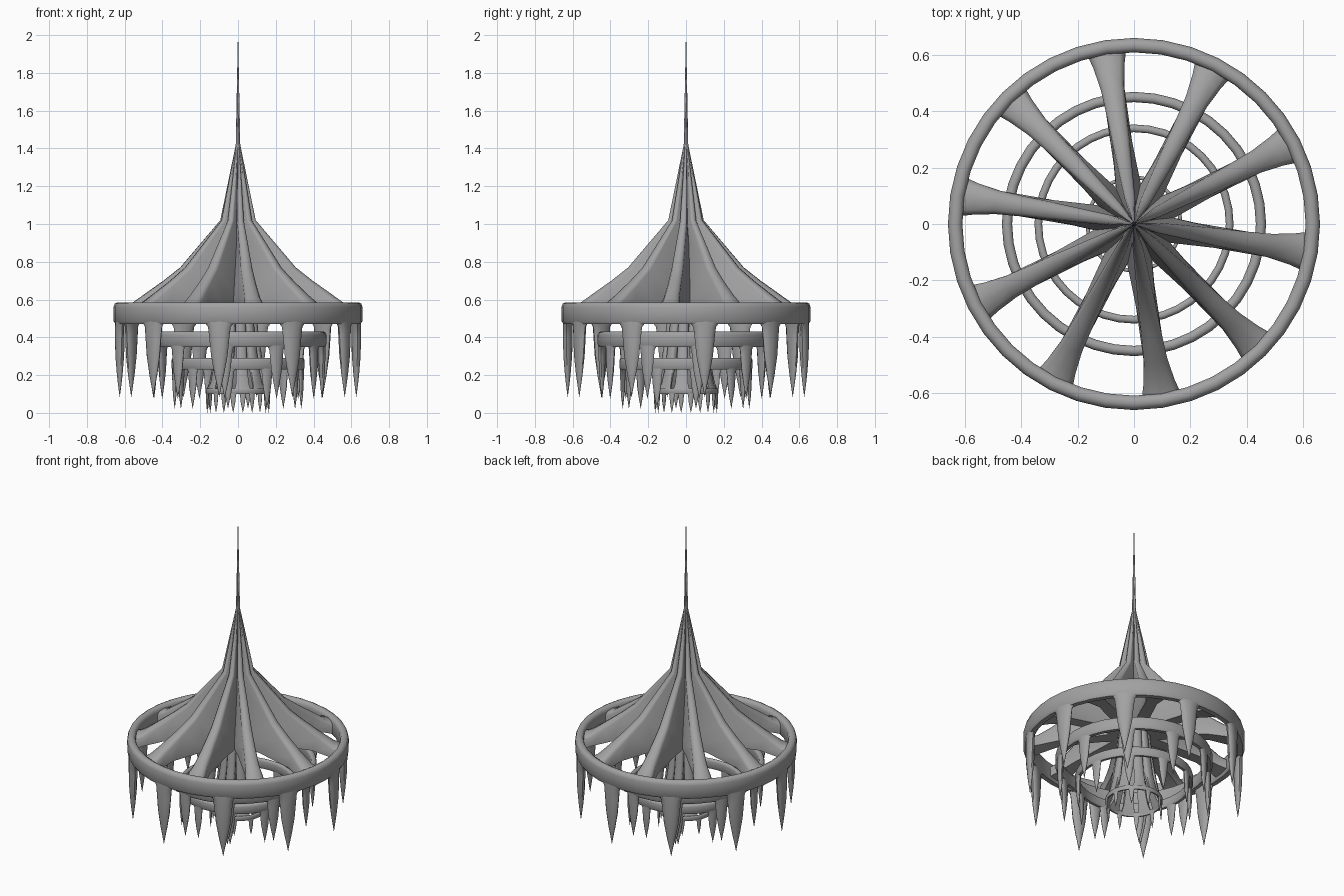
import bpy, bmesh, math
from mathutils import Matrix, Vector

if "Cube" in bpy.data.objects:
    bpy.data.objects.remove(bpy.data.objects["Cube"])

mat = bpy.data.materials.new("stone grey")
mat.diffuse_color = (0.36, 0.36, 0.36, 1)
mat.use_nodes = True
mat.node_tree.nodes["Principled BSDF"].inputs["Base Color"].default_value = mat.diffuse_color
COUNT = 10


def finish(name, bm, angle):
    bmesh.ops.recalc_face_normals(bm, faces=bm.faces)
    me = bpy.data.meshes.new(name)
    bm.to_mesh(me)
    bm.free()
    ob = bpy.data.objects.new(name, me)
    bpy.context.collection.objects.link(ob)
    me.materials.append(mat)
    bpy.ops.object.select_all(action='DESELECT')
    ob.select_set(True)
    bpy.context.view_layer.objects.active = ob
    bpy.ops.object.shade_smooth_by_angle(angle=math.radians(angle))
    return ob


def loft(bm, loops, closed=False):
    """Skin a list of equal-length point loops."""
    rows = [[bm.verts.new(p) for p in lp] for lp in loops]
    n = len(rows[0])
    last = len(rows) if closed else len(rows) - 1
    for i in range(last):
        a, b = rows[i], rows[(i + 1) % len(rows)]
        for j in range(n):
            k = (j + 1) % n
            bm.faces.new((a[j], a[k], b[k], b[j]))
    if not closed:
        bm.faces.new(rows[0])
        bm.faces.new(rows[-1])


def spin_copy(p, ang):
    return Matrix.Rotation(math.radians(ang), 3, 'Z') @ Vector(p)


# Fins: outer ridge (r, z, half width) and inner edge (r, z, half width)
FIN = [
    ((0.0006, 2.0, 0.0003), (0, 2.0, 0.0003)),
    ((0.012, 1.42, 0.004), (0, 1.40, 0.003)),
    ((0.095, 1.02, 0.018), (0, 0.98, 0.012)),
    ((0.31, 0.77, 0.031), (0.04, 0.56, 0.05)),
    ((0.40, 0.70, 0.035), (0.22, 0.55, 0.038)),
    ((0.50, 0.63, 0.042), (0.45, 0.53, 0.036)),
    ((0.57, 0.58, 0.056), (0.56, 0.50, 0.05)),
    ((0.625, 0.56, 0.072), (0.625, 0.48, 0.068)),
]
# Steep struts carrying the smallest hoop
STRUT = [
    ((0.09, 0.62, 0.024), (0.03, 0.60, 0.012)),
    ((0.11, 0.42, 0.028), (0.06, 0.40, 0.020)),
    ((0.135, 0.25, 0.030), (0.105, 0.24, 0.024)),
    ((0.152, 0.16, 0.034), (0.135, 0.155, 0.030)),
    ((0.168, 0.115, 0.045), (0.158, 0.108, 0.043)),
]


def fin_loop(outer, inner, ang):
    o = Vector((outer[0], 0, outer[1]))
    i = Vector((inner[0], 0, inner[1]))
    w, wi = outer[2], inner[2]
    sh = o.lerp(i, min(0.3, 0.6 * w / max((o - i).length, 1e-4)))
    side = Vector((0, 1, 0))
    mid = o.lerp(sh, 0.25)
    pts = [i - side * wi, sh - side * w, mid - side * w * 0.7, o,
           mid + side * w * 0.7, sh + side * w, i + side * wi]
    return [spin_copy(p, ang) for p in pts]


def fins(name, stations):
    bm = bmesh.new()
    for k in range(COUNT):
        loft(bm, [fin_loop(o, i, 27 + 36 * k) for o, i in stations])
    finish(name, bm, 60)


# Ring cross-section and icicle sections, at full size
RING = [(0.608, 0.485), (0.618, 0.470), (0.648, 0.470), (0.658, 0.485),
        (0.659, 0.560), (0.653, 0.578), (0.640, 0.585), (0.626, 0.585),
        (0.613, 0.578), (0.608, 0.560)]
ICICLE = [(0.50, 0.085, 0.022), (0.475, 0.077, 0.023), (0.455, 0.061, 0.024),
          (0.40, 0.054, 0.025), (0.30, 0.044, 0.023), (0.20, 0.025, 0.015),
          (0.14, 0.011, 0.008), (0.085, 0.0006, 0.0006)]
SEGS = 40


def tier(name, scale, top):
    def place(p):
        return Vector((p[0] * scale, p[1] * scale, (p[2] - 0.585) * scale + top))
    # Hoop
    bm = bmesh.new()
    loft(bm, [[place(spin_copy((r, 0, z), 360 * s / SEGS)) for r, z in RING]
              for s in range(SEGS)], closed=True)
    finish(name + "_ring", bm, 50)
    # Hanging spikes bent to follow the hoop
    bm = bmesh.new()
    for k in range(COUNT):
        loops = []
        for z, w, d in ICICLE:
            lp = []
            for j in range(12):
                t = 2 * math.pi * j / 12
                r = 0.634 + d * math.sin(t)
                a = 45 + 36 * k + math.degrees(w * math.cos(t) / 0.634)
                lp.append(place(spin_copy((r, 0, z), a)))
            loops.append(lp)
        loft(bm, loops)
    finish(name + "_icicles", bm, 50)


for name, scale, top in (("outer", 1.0, 0.585), ("second", 0.71, 0.43),
                         ("third", 0.535, 0.29), ("inner", 0.26, 0.13)):
    tier(name, scale, top)
fins("canopy_fins", FIN)
fins("inner_struts", STRUT)
